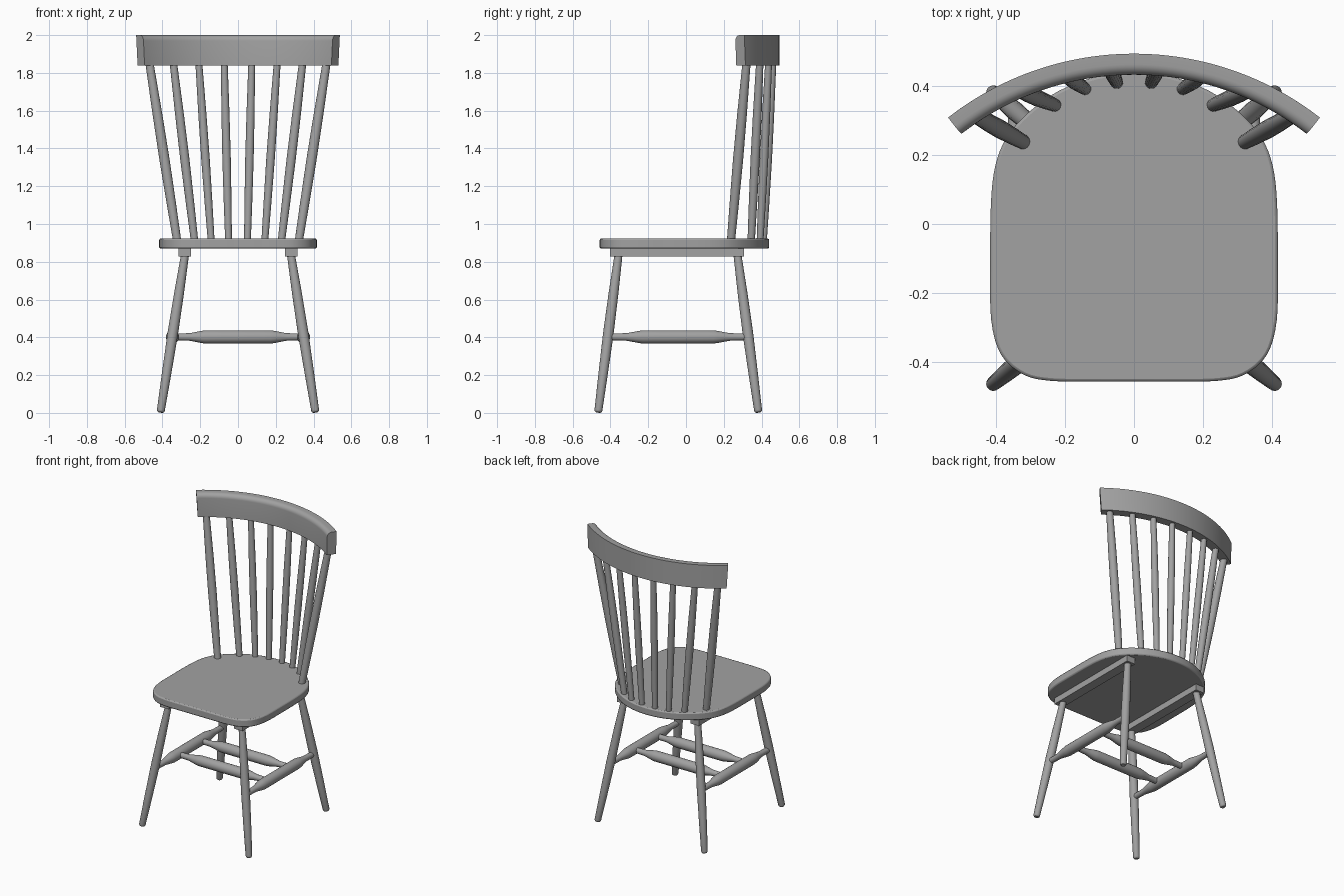
import bpy, bmesh, math
from mathutils import Vector

if "Cube" in bpy.data.objects:
    bpy.data.objects.remove(bpy.data.objects["Cube"])

GREY = (0.36, 0.36, 0.36, 1)
paint = bpy.data.materials.new("grey_paint")
paint.use_nodes = True
paint.diffuse_color = GREY
paint.node_tree.nodes["Principled BSDF"].inputs["Base Color"].default_value = GREY


def finish(bm, name, angle=40):
    """Turn a bmesh into a smooth-shaded object with sharp edges kept."""
    bmesh.ops.recalc_face_normals(bm, faces=bm.faces)
    mesh = bpy.data.meshes.new(name)
    bm.to_mesh(mesh)
    bm.free()
    mesh.materials.append(paint)
    mesh.shade_smooth()
    mesh.set_sharp_from_angle(angle=math.radians(angle))
    obj = bpy.data.objects.new(name, mesh)
    bpy.context.collection.objects.link(obj)
    return obj


def loft(name, rings, angle=40):
    """Skin closed rings of points and cap both ends."""
    bm = bmesh.new()
    loops = [[bm.verts.new(p) for p in ring] for ring in rings]
    n = len(loops[0])
    for a, b in zip(loops, loops[1:]):
        for i in range(n):
            j = (i + 1) % n
            bm.faces.new((a[i], a[j], b[j], b[i]))
    bm.faces.new(loops[0])
    bm.faces.new(loops[-1])
    return finish(bm, name, angle)


def turned(name, start, end, profile, sides=20):
    """Lathe a (fraction, radius) profile along the line start-end."""
    start, end = Vector(start), Vector(end)
    axis = end - start
    turn = axis.to_track_quat('Z', 'Y')
    angles = [math.tau * i / sides for i in range(sides)]
    return loft(name, [[start + axis * t + turn @ Vector((r * math.cos(a), r * math.sin(a), 0))
                        for a in angles] for t, r in profile])


# Seat: smooth outline, extruded and softly bevelled
half = [(0, -0.457), (0.12, -0.457), (0.24, -0.455), (0.32, -0.437), (0.385, -0.38),
        (0.414, -0.28), (0.417, -0.12), (0.415, 0.06), (0.402, 0.17), (0.37, 0.25),
        (0.31, 0.32), (0.22, 0.385), (0.11, 0.427), (0, 0.44)]
pts = [Vector(p) for p in half + [(-x, y) for x, y in half[-2:0:-1]]]
outline = []
for i in range(len(pts)):
    a, b, c, d = (pts[(i + k) % len(pts)] for k in (-1, 0, 1, 2))
    for s in range(4):
        t = s / 4
        outline.append(b + (c - a) * t / 2 + (a * 2 - b * 5 + c * 4 - d) * t**2 / 2
                       + (b * 3 - a - c * 3 + d) * t**3 / 2)
seat = loft("seat", [[(p.x, p.y, z) for p in outline] for z in (0.87, 0.923)])
bevel = seat.modifiers.new("soft_edge", 'BEVEL')
bevel.width, bevel.segments, bevel.limit_method = 0.008, 2, 'ANGLE'
bevel.angle_limit = math.radians(50)

# Crest rail: section with a rounded front top edge, swept along an arc
ARC_Y, OUTER, INNER, ROUND = -0.383, 0.877, 0.816, 0.03
section = [(INNER, 1.84), (OUTER, 1.84), (OUTER, 2.0)]
for i in range(7):
    a = math.pi / 2 * (1 + i / 6)
    section.append((INNER + ROUND + ROUND * math.cos(a), 2 - ROUND + ROUND * math.sin(a)))
rings = []
for i in range(49):
    u = i / 24 - 1
    ring = []
    for r, z in section:
        a = u * math.radians(37.3 + (z - 1.84) * 4)
        ring.append((r * math.sin(a), ARC_Y + r * math.cos(a), z))
    rings.append(ring)
loft("crest_rail", rings, 35)

# Profiles for the turned parts
SPINDLE = [(0, 0.018), (0.2, 0.0205), (0.45, 0.0225), (0.7, 0.0215), (1, 0.018)]
LEG = [(0, 0.014), (0.006, 0.019), (0.015, 0.021), (0.25, 0.025), (0.5, 0.028),
       (0.75, 0.026), (1, 0.021)]
STRETCHER = [(0, 0.018), (0.13, 0.02), (0.17, 0.025), (0.22, 0.032), (0.25, 0.035)]
STRETCHER += [(1 - t, r) for t, r in reversed(STRETCHER)]

LEG_X, LEG_Z = 0.347, 0.402
for side, sx in (("left", 1), ("right", -1)):
    # Spindles: (seat x, seat y, rail x, thickness)
    for n, (x0, y0, x1, k) in enumerate([(0.05, 0.41, 0.073, 1), (0.142, 0.392, 0.208, 1),
                                         (0.23, 0.345, 0.343, 1.08), (0.322, 0.238, 0.47, 1.2)]):
        y1 = ARC_Y + math.sqrt(((OUTER + INNER) / 2) ** 2 - x1 ** 2)
        turned(f"{side}_spindle_{n + 1}", (sx * x0, y0, 0.91), (sx * x1, y1, 1.86),
               [(t, r * k) for t, r in SPINDLE])

    # Runner under the seat
    bm = bmesh.new()
    bmesh.ops.create_cube(bm, size=1)
    bmesh.ops.scale(bm, vec=(0.066, 0.71, 0.05), verts=bm.verts)
    bmesh.ops.translate(bm, vec=(sx * 0.282, -0.047, 0.853), verts=bm.verts)
    finish(bm, f"{side}_runner")

    # Legs and side stretcher
    turned(f"{side}_front_leg", (sx * 0.41, -0.465, 0.003), (sx * 0.28, -0.357, 0.84), LEG)
    turned(f"{side}_back_leg", (sx * 0.41, 0.383, 0.003), (sx * 0.28, 0.272, 0.84), LEG)
    turned(f"{side}_stretcher", (sx * LEG_X, -0.413, LEG_Z), (sx * LEG_X, 0.33, LEG_Z), STRETCHER)

# Cross stretchers between the side stretchers
for name, y in (("front", -0.165), ("back", 0.08)):
    turned(f"{name}_cross_stretcher", (-LEG_X, y, LEG_Z), (LEG_X, y, LEG_Z), STRETCHER)
